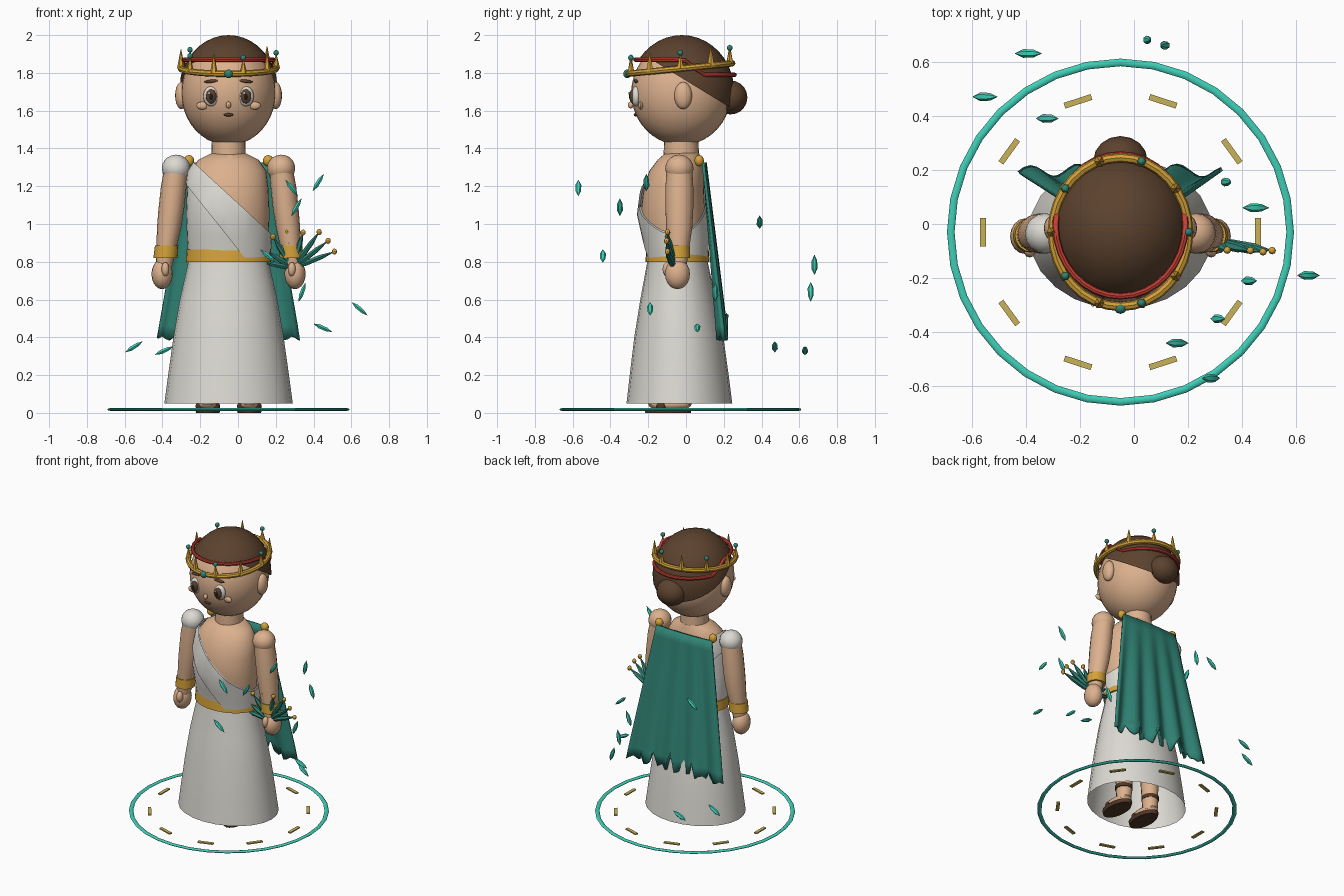
import bpy, bmesh, math
from math import sin, cos, pi, radians
from mathutils import Vector, Matrix

if "Cube" in bpy.data.objects:
    bpy.data.objects.remove(bpy.data.objects["Cube"])

CX = -0.05  # body centre line


def mat(name, r, g, b):
    m = bpy.data.materials.new(name)
    m.diffuse_color = (r, g, b, 1)
    m.use_nodes = True
    m.node_tree.nodes["Principled BSDF"].inputs["Base Color"].default_value = m.diffuse_color
    return m


SKIN = mat("skin", 0.72, 0.44, 0.27)
HAIR = mat("hair_brown", 0.107, 0.054, 0.027)
GOLD = mat("gold", 0.66, 0.36, 0.04)
TEAL = mat("deep_teal", 0.03, 0.23, 0.18)
GLOW = mat("bright_teal", 0.05, 0.62, 0.47)
WHITE = mat("cloth_white", 0.72, 0.70, 0.65)
RED = mat("ribbon_red", 0.55, 0.05, 0.035)
PALE = mat("pale_gold", 0.58, 0.45, 0.10)
DARK = mat("sandal_brown", 0.085, 0.04, 0.02)
BLACK = mat("pupil_dark", 0.015, 0.01, 0.008)


def finish(name, bm, m, angle=40):
    bmesh.ops.recalc_face_normals(bm, faces=bm.faces)
    me = bpy.data.meshes.new(name)
    bm.to_mesh(me)
    bm.free()
    me.materials.append(m)
    me.polygons.foreach_set("use_smooth", [True] * len(me.polygons))
    me.set_sharp_from_angle(angle=radians(angle))
    ob = bpy.data.objects.new(name, me)
    bpy.context.collection.objects.link(ob)
    return ob


def ball(name, loc, size, m, seg=16, rings=10, rot=0):
    bm = bmesh.new()
    bmesh.ops.create_uvsphere(bm, u_segments=seg, v_segments=rings, radius=1)
    M = Matrix.Translation(loc) @ Matrix.Rotation(rot, 4, 'Y') @ Matrix.Diagonal((*size, 1))
    bmesh.ops.transform(bm, matrix=M, verts=bm.verts)
    return finish(name, bm, m)


def loft_bm(rings, seg=24, caps=True, closed=False):
    """Rings are (z, cx, cy, rx, ry)."""
    bm = bmesh.new()
    loops = [[bm.verts.new((cx + rx * cos(2 * pi * i / seg), cy + ry * sin(2 * pi * i / seg), z))
              for i in range(seg)] for z, cx, cy, rx, ry in rings]
    if closed:
        loops.append(loops[0])
    for a, b in zip(loops, loops[1:]):
        for i in range(seg):
            j = (i + 1) % seg
            bm.faces.new((a[i], a[j], b[j], b[i]))
    if caps:
        bm.faces.new(loops[0])
        bm.faces.new(loops[-1])
    return bm


def loft(name, rings, m, seg=24, caps=True):
    return finish(name, loft_bm(rings, seg, caps), m)


def hoop(name, centre, rx, ry, tube, zfun, m, seg=32, flat=1.0):
    """Closed elliptical tube whose height follows zfun(y)."""
    bm = bmesh.new()
    k = 8
    loops = []
    for i in range(seg):
        a = 2 * pi * i / seg
        y0 = centre[1] + ry * sin(a)
        loops.append([bm.verts.new((centre[0] + (rx + tube * cos(t)) * cos(a),
                                    centre[1] + (ry + tube * cos(t)) * sin(a),
                                    zfun(y0) + tube * flat * sin(t)))
                      for t in [2 * pi * q / k for q in range(k)]])
    for i in range(seg):
        a, b = loops[i], loops[(i + 1) % seg]
        for q in range(k):
            bm.faces.new((a[q], b[q], b[(q + 1) % k], a[(q + 1) % k]))
    return finish(name, bm, m)


def spindle(name, base, direction, length, r, m, seg=6):
    """Pointed leaf shape starting at base."""
    prof = ((0, 0.1), (0.3, 1), (0.7, 0.9), (1, 0.05))
    bm = loft_bm([(t * length, 0, 0, r * w, r * w * 0.8) for t, w in prof], seg)
    M = Matrix.Translation(base) @ Vector(direction).to_track_quat('Z', 'Y').to_matrix().to_4x4()
    bmesh.ops.transform(bm, matrix=M, verts=bm.verts)
    return finish(name, bm, m, 25)


# Head, neck and hair
HC = (CX, -0.025, 1.695)
ball("head", HC, (0.25, 0.265, 0.278), SKIN, 32, 20)
loft("neck", [(1.34, CX, -0.025, 0.092, 0.095), (1.46, CX, -0.025, 0.088, 0.09)], SKIN)
bm = bmesh.new()
bmesh.ops.create_uvsphere(bm, u_segments=32, v_segments=20, radius=1)
bmesh.ops.transform(bm, verts=bm.verts, matrix=Matrix.Translation((CX, -0.022, 1.7)) @ Matrix.Diagonal((0.263, 0.278, 0.3, 1)))
back_cut = lambda y: 1.82 - 0.61 * (y + 0.1)
for co, no in (((0, 0, 1.86), (0, 0, 1)), ((0, -0.1, 1.82), (0, 0.61, 1))):
    bmesh.ops.bisect_plane(bm, geom=bm.verts[:] + bm.edges[:] + bm.faces[:], plane_co=co, plane_no=no)
low = [f for f in bm.faces if f.calc_center_median().z < min(1.86, back_cut(f.calc_center_median().y))]
bmesh.ops.delete(bm, geom=low, context='FACES')
hair = finish("hair_cap", bm, HAIR)
ball("hair_bun", (CX, 0.235, 1.67), (0.1, 0.09, 0.09), HAIR)

# Face
ball("nose", (CX, -0.292, 1.63), (0.014, 0.016, 0.018), SKIN, 10, 8)
ball("mouth", (CX, -0.265, 1.578), (0.026, 0.012, 0.009), DARK, 12, 8)
for s in (-1, 1):
    x = CX + s * 0.092
    ball("eye_white", (x, -0.264, 1.676), (0.042, 0.026, 0.053), WHITE)
    ball("iris", (x, -0.283, 1.676), (0.028, 0.016, 0.038), HAIR)
    ball("pupil", (x, -0.292, 1.674), (0.014, 0.01, 0.02), BLACK, 10, 8)
    ball("eye_glint", (x - 0.01, -0.3, 1.692), (0.007, 0.005, 0.008), WHITE, 8, 6)
    ball("brow", (CX + s * 0.08, -0.264, 1.757), (0.05, 0.012, 0.009), HAIR, 12, 8, s * 0.1)
    ball("cheek", (CX + s * 0.138, -0.24, 1.627), (0.032, 0.012, 0.021), SKIN, 12, 8)
    ball("ear", (CX + s * 0.25, -0.015, 1.68), (0.033, 0.047, 0.072), SKIN)

# Crown and ribbon
crown_z = lambda y: 1.795 + 0.1 * (y + 0.31)
hoop("crown_band", (CX, -0.03), 0.252, 0.275, 0.017, crown_z, GOLD)
hoop("hair_ribbon", (CX, -0.005), 0.24, 0.262, 0.012,
     lambda y: 1.87 - 0.08 * min(1, max(0, (y + 0.01) / 0.1)), RED)
ball("crown_gem", (CX, -0.312, 1.795), (0.023, 0.02, 0.023), TEAL, 10, 8)
for i in range(10):
    a = 2 * pi * i / 10
    x, y = CX + 0.252 * cos(a), -0.03 + 0.275 * sin(a)
    z = crown_z(y)
    h = 0.075 if i % 2 == 0 else 0.1
    loft("crown_spike", [(z, x, y, 0.021, 0.021), (z + h, x, y, 0.002, 0.002)], GOLD, 6)
    if i % 2 == 0:
        ball("spike_gem", (x, y, z + h + 0.008), (0.015, 0.015, 0.015), TEAL, 10, 8)

# Torso with draped bodice
torso = [(1.375, -0.02, 0.09, 0.09), (1.34, -0.035, 0.16, 0.115), (1.28, -0.05, 0.2, 0.145),
         (1.18, -0.065, 0.212, 0.16), (1.05, -0.07, 0.217, 0.172), (0.93, -0.055, 0.212, 0.16),
         (0.82, -0.045, 0.205, 0.15)]


def torso_rings(off):
    return [(z, CX, cy, rx + off, ry + off) for z, cy, rx, ry in torso]


def draped(name, off, planes):
    bm = loft_bm(torso_rings(off), 32, False)
    for co, no in planes:
        bmesh.ops.bisect_plane(bm, geom=bm.verts[:] + bm.edges[:] + bm.faces[:],
                               plane_co=co, plane_no=no, clear_outer=True)
    return finish(name, bm, WHITE)


TOP_CUT = ((-0.25, 0, 1.34), (0.92, 0, 1))
loft("torso", torso_rings(0), SKIN, 32)
draped("bodice", 0.008, [TOP_CUT])
draped("shoulder_sash", 0.018, [TOP_CUT, ((0, 0, 0.865), (-1.25, 0, -1))])

# Skirt and belt
loft("skirt", [(0.85, CX, -0.045, 0.208, 0.155), (0.79, CX, -0.045, 0.215, 0.162),
               (0.6, CX, -0.042, 0.258, 0.2), (0.4, CX, -0.038, 0.292, 0.236),
               (0.2, CX, -0.036, 0.32, 0.262), (0.05, CX, -0.035, 0.34, 0.28)], WHITE, 24, False)
loft("belt", [(0.865, CX, -0.045, 0.222, 0.165), (0.8, CX, -0.045, 0.226, 0.17)], GOLD, 32)

# Arms, hands, legs and sandals
for s in (-1, 1):
    X = lambda d: CX + s * d
    ball("shoulder", (X(0.278), -0.035, 1.295), (0.075, 0.075, 0.072), WHITE if s < 0 else SKIN)
    loft("arm", [(z, X(d), y, r, r * 1.08) for z, d, y, r in
                 ((1.31, 0.275, -0.035, 0.062), (1.2, 0.29, -0.035, 0.068), (1.08, 0.303, -0.035, 0.068),
                  (0.98, 0.315, -0.036, 0.064), (0.88, 0.328, -0.04, 0.054), (0.77, 0.342, -0.045, 0.043))], SKIN, 16)
    loft("cuff", [(0.885, X(0.328), -0.042, 0.062, 0.062), (0.82, X(0.334), -0.042, 0.064, 0.064)], GOLD, 16)
    ball("hand", (X(0.352), -0.045, 0.735), (0.056, 0.066, 0.08), SKIN)
    ball("thumb", (X(0.335), -0.1, 0.76), (0.022, 0.024, 0.038), SKIN, 10, 8)
    ball("cape_clasp", (X(0.21), 0.07, 1.335), (0.028, 0.025, 0.03), GOLD, 12, 8)
    loft("leg", [(0.04, X(0.11), -0.03, 0.047, 0.05), (0.45, X(0.1), -0.03, 0.065, 0.07)], SKIN, 16)
    ball("foot", (X(0.11), -0.085, 0.045), (0.058, 0.115, 0.035), SKIN)
    loft("sandal_sole", [(0, X(0.11), -0.095, 0.062, 0.12), (0.025, X(0.11), -0.095, 0.068, 0.126)], DARK, 20)
    ball("sandal_strap", (X(0.11), -0.13, 0.035), (0.066, 0.035, 0.035), DARK)
    loft("ankle_strap", [(0.12, X(0.11), -0.03, 0.056, 0.058), (0.145, X(0.11), -0.03, 0.056, 0.058)], DARK, 16)

# Cape with folds and a torn hem
NU, NV = 36, 14
tears = {6: 0.05, 11: 0.1, 12: 0.04, 19: 0.12, 20: 0.05, 26: 0.09, 31: 0.04}
bm = bmesh.new()
grid = []
for j in range(NV + 1):
    v = j / NV
    row = []
    for i in range(NU + 1):
        u = 2 * i / NU - 1
        x = CX + u * (0.215 + 0.16 * v)
        y = 0.09 + 0.095 * v + 0.022 * v * sin(u * 13 + 0.6) + 0.012 * (1 - u * u)
        z = 1.325 - 0.93 * v + (tears.get(i, 0) + 0.012 * sin(i * 1.7)) * max(0, v - 0.92) / 0.08
        row.append(bm.verts.new((x, y, z)))
    grid.append(row)
for a, b in zip(grid, grid[1:]):
    for i in range(NU):
        bm.faces.new((a[i], a[i + 1], b[i + 1], b[i]))
cape = finish("cape", bm, TEAL)
sol = cape.modifiers.new("thickness", 'SOLIDIFY')
sol.thickness = 0.016
sol.offset = 0

# Fan of leaves in the left hand
for k, deg in enumerate((22, 38, 54, 74, 98, 122, 146, 168)):
    a = radians(deg)
    base = Vector((0.29, -0.065, 0.765))
    d = Vector((cos(a), -0.14 - 0.02 * (k % 2), sin(a))).normalized()
    ln = 0.24 if deg < 60 else 0.2 if deg < 130 else 0.16
    spindle("fan_leaf", base, d, ln, 0.019, TEAL)
    if deg < 130:
        ball("leaf_tip", base + d * ln, (0.014, 0.014, 0.016), GOLD, 8, 6)

# Floating shards: position and tilt in degrees
shards = ((0.285, -0.57, 1.19, -52), (0.31, -0.35, 1.09, 60), (0.425, -0.21, 1.22, 57),
          (0.16, -0.44, 0.83, -40), (0.645, -0.19, 0.55, -40), (0.45, 0.06, 0.45, -24),
          (0.34, 0.155, 0.64, 70), (-0.32, 0.39, 1.01, 40), (0.05, 0.68, 0.785, 80),
          (0.115, 0.66, 0.64, -72), (-0.55, 0.47, 0.35, 32), (-0.39, 0.63, 0.33, 24))
for x, y, z, t in shards:
    d = Vector((cos(radians(t)), 0, sin(radians(t))))
    spindle("floating_shard", Vector((x, y, z)) - d * 0.053, d, 0.106, 0.016, GLOW)

# Ground ring with dashes
hoop("ground_ring", (CX, -0.03), 0.627, 0.627, 0.014, lambda y: 0.018, GLOW, 32, 0.5)
for i in range(10):
    a = 2 * pi * i / 10
    bm = bmesh.new()
    bmesh.ops.create_cube(bm, size=1)
    M = (Matrix.Translation((CX + 0.508 * cos(a), -0.03 + 0.508 * sin(a), 0.018))
         @ Matrix.Rotation(a, 4, 'Z') @ Matrix.Diagonal((0.022, 0.105, 0.008, 1)))
    bmesh.ops.transform(bm, matrix=M, verts=bm.verts)
    finish("ring_dash", bm, PALE)
